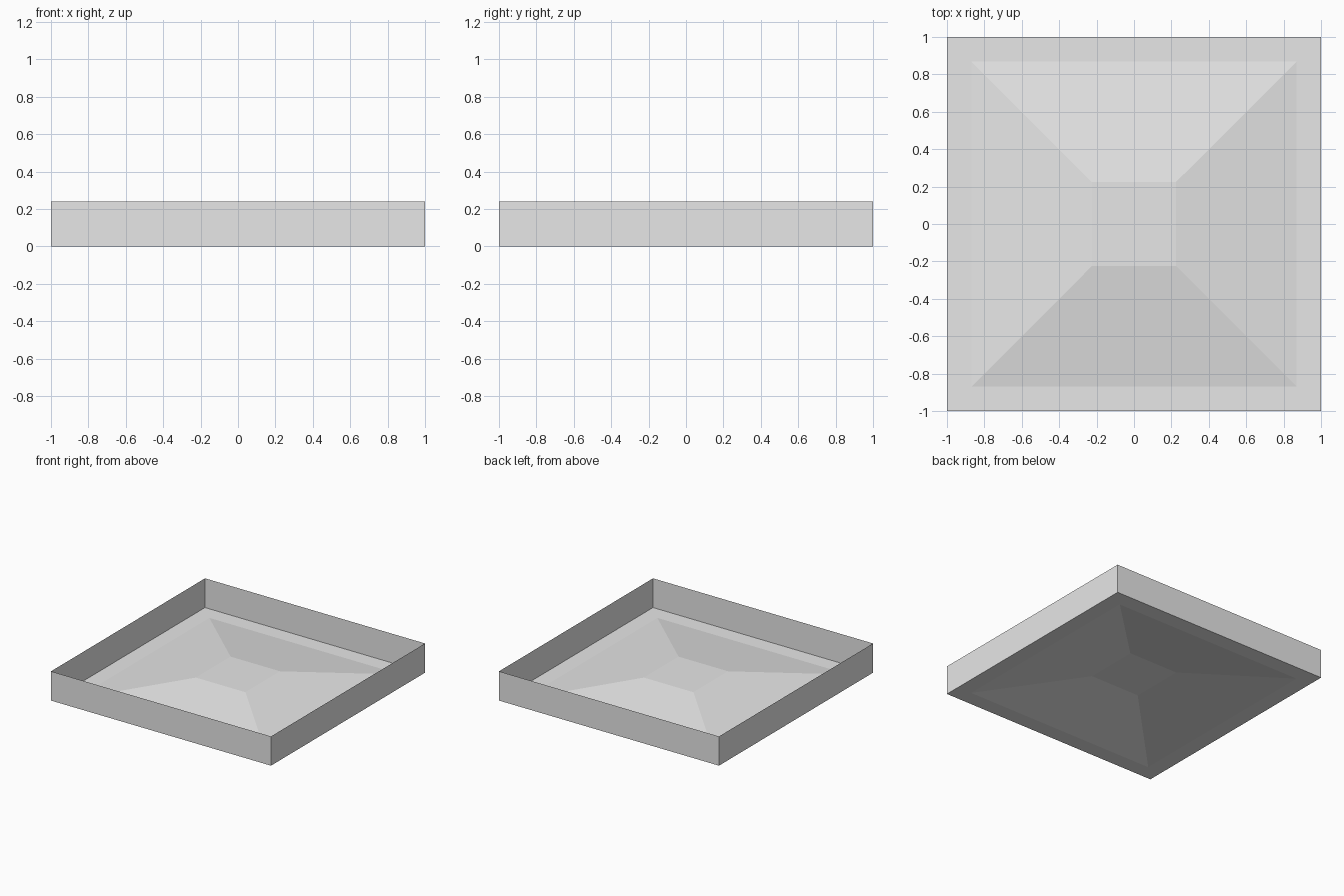
import bpy
import bmesh

old = bpy.data.objects.get("Cube")
if old:
    bpy.data.objects.remove(old, do_unlink=True)

# One plain grey for the whole tray
grey = bpy.data.materials.new("plain_grey")
grey.use_nodes = True
colour = (0.8, 0.8, 0.8, 1.0)
grey.diffuse_color = colour
grey.node_tree.nodes["Principled BSDF"].inputs["Base Color"].default_value = colour

CORNERS = [(-1, -1), (1, -1), (1, 1), (-1, 1)]


def square_sheet(name, rings, closed=False):
    """Join concentric squares, given as (half width, height), into a thin sheet."""
    bm = bmesh.new()
    loops = [[bm.verts.new((x * r, y * r, z)) for x, y in CORNERS] for r, z in rings]
    for a, b in zip(loops, loops[1:]):
        for i in range(4):
            j = (i + 1) % 4
            bm.faces.new((a[i], a[j], b[j], b[i]))
    if closed:
        bm.faces.new(loops[-1])
    mesh = bpy.data.meshes.new(name)
    bm.to_mesh(mesh)
    bm.free()
    mesh.materials.append(grey)
    obj = bpy.data.objects.new(name, mesh)
    bpy.context.collection.objects.link(obj)
    return obj


# Floor: flat border, four sloping sides and a raised flat centre
square_sheet("tray_floor", [(1, 0), (0.87, 0), (0.225, 0.1)], closed=True)

# Upright rim with an open top
square_sheet("tray_walls", [(1, 0), (1, 0.24)])
